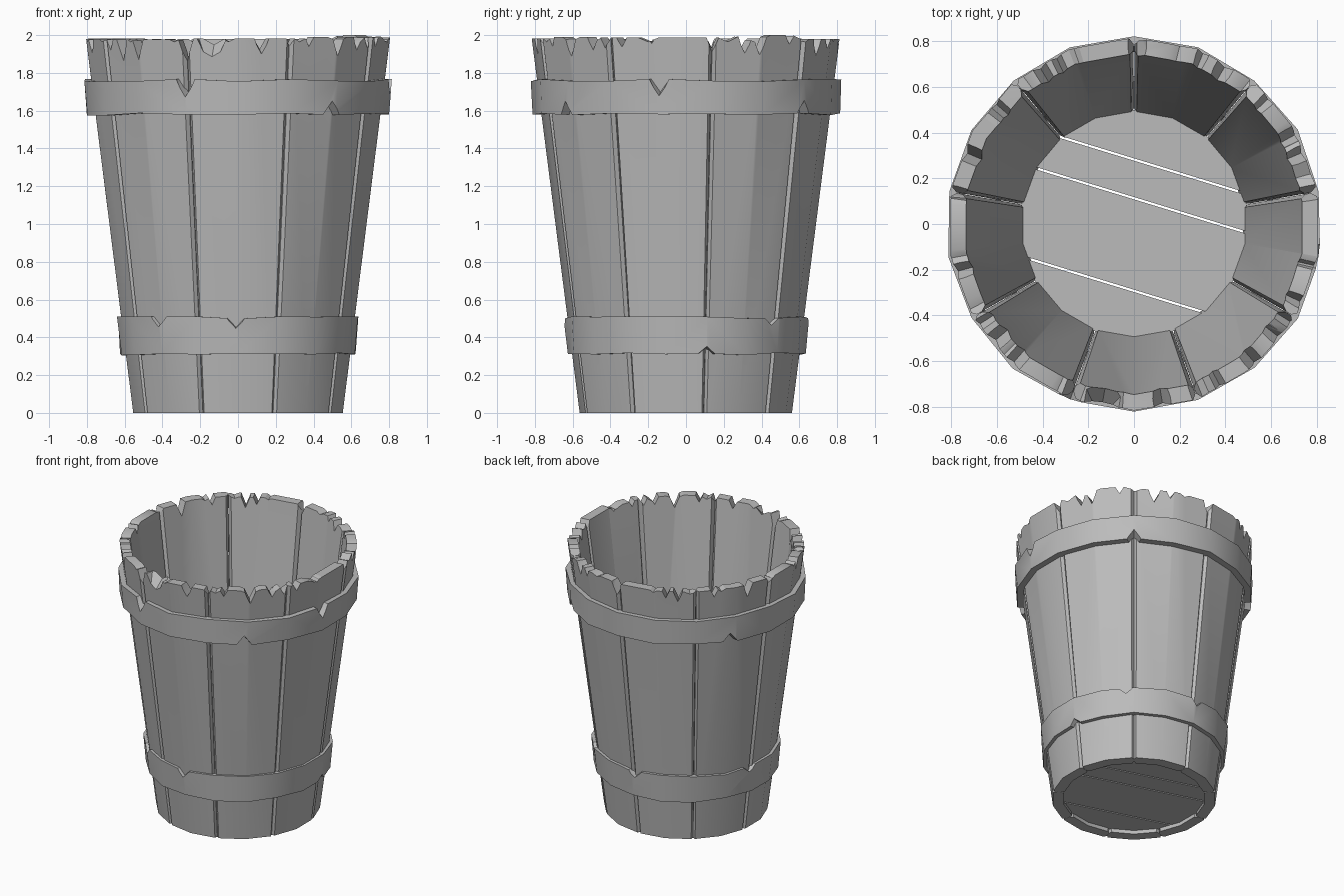
import bpy, bmesh, random
from math import radians, sin, cos
from mathutils import Vector

random.seed(4)
cube = bpy.data.objects.get("Cube")
if cube:
    bpy.data.objects.remove(cube, do_unlink=True)

grey = bpy.data.materials.new("weathered grey")
grey.use_nodes = True
grey.diffuse_color = (0.5, 0.5, 0.5, 1)
grey.node_tree.nodes["Principled BSDF"].inputs["Base Color"].default_value = (0.5, 0.5, 0.5, 1)

STAVES = 9
HALF = 180 / STAVES          # half the angle covered by a stave
RIM = 1.985


def outer(z):
    return 0.563 + 0.128 * z


def inner(z):
    return 0.485 + 0.132 * z


def polar(angle, r, z):
    a = radians(angle)
    return Vector((r * cos(a), r * sin(a), z))


def make(name, bm):
    bmesh.ops.recalc_face_normals(bm, faces=bm.faces)
    mesh = bpy.data.meshes.new(name)
    bm.to_mesh(mesh)
    bm.free()
    mesh.materials.append(grey)
    ob = bpy.data.objects.new(name, mesh)
    bpy.context.collection.objects.link(ob)
    return ob


def loft(name, rings, closed=False):
    """Skin a row of equal cross-sections; cap the ends unless closed."""
    bm = bmesh.new()
    rows = [[bm.verts.new(p) for p in ring] for ring in rings]
    pairs = list(zip(rows, rows[1:]))
    if closed:
        pairs.append((rows[-1], rows[0]))
    else:
        bm.faces.new(rows[0])
        bm.faces.new(rows[-1])
    for a, b in pairs:
        for i in range(len(a)):
            j = (i + 1) % len(a)
            bm.faces.new((a[i], a[j], b[j], b[i]))
    return make(name, bm)


def nick(targets, angle, z, depth, half, r0, r1, k=1.0, up=1):
    """Cut a V notch into an edge; k scales its depth at the inner end."""
    bm = bmesh.new()
    radial, side = polar(angle, 1, 0), polar(angle + 90, 1, 0)
    wide = half * (1 + 0.1 / depth)
    for r, d in ((r0, depth * k), (r1, depth)):
        for s, h in ((-wide, 0.1), (wide, 0.1), (0, -d)):
            bm.verts.new(radial * r + side * s + Vector((0, 0, z + up * h)))
    bmesh.ops.convex_hull(bm, input=bm.verts)
    cutter = make("notch_cutter", bm)
    cutter.hide_render = True
    for ob in targets:
        mod = ob.modifiers.new("notch", 'BOOLEAN')
        mod.operation = 'DIFFERENCE'
        mod.solver = 'EXACT'
        mod.object = cutter
        bpy.context.view_layer.objects.active = ob
        bpy.ops.object.modifier_apply(modifier=mod.name)
    bpy.data.objects.remove(cutter, do_unlink=True)


# Staves: two flat facets each, with chamfered seams inside and out
def stave_section(c, z):
    pts = []
    R, r, f = outer(z), inner(z), 0.065
    ends = (c - HALF + 0.1, c + HALF - 0.1)

    def face(radius, a, b):
        mid = polar(c, radius, z)
        return [polar(a, radius, z).lerp(mid, f), mid, polar(b, radius, z).lerp(mid, f)]

    pts += face(R, *ends)
    pts += [polar(ends[1], R - 0.022, z), polar(ends[1], r + 0.022, z)]
    pts += face(r, ends[1], ends[0])
    pts += [polar(ends[0], r + 0.022, z), polar(ends[0], R - 0.022, z)]
    return pts


staves = []
for i in range(STAVES):
    centre = 30 + i * 2 * HALF
    top = 2.0 if i == 0 else RIM + random.uniform(-0.008, 0.006)
    ob = loft(f"stave_{i + 1}", [stave_section(centre, 0), stave_section(centre, top)])
    staves.append((centre, ob))


def chip_rim(angle, depth, half, k):
    near = [ob for c, ob in staves if abs((angle - c + 180) % 360 - 180) < HALF + 6]
    nick(near, angle, RIM, depth, half, 0.68, 0.86, k)


# Worn rim: angle and depth of each deep notch
RIM_NOTCHES = [(10, .08), (23, .1), (29, .1), (43, .04), (60, .12), (68, .07), (89, .12),
               (115, .06), (121, .09), (139, .06), (157, .11), (170, .07), (195, .1),
               (213, .07), (220, .13), (229, .12), (250, .13), (279, .11), (290, .05),
               (298, .05), (311, .11), (322, .08), (328, .06), (335, .06), (347, .03)]
for angle, depth in RIM_NOTCHES:
    chip_rim(angle, depth, 0.012 + 0.25 * depth, random.uniform(0.3, 1))
chip_rim(260, 0.17, 0.08, -0.1)
# Shallow wear between the notches
for i in range(STAVES * 2):
    chip_rim(i * HALF + random.uniform(2, 18), 0.022, random.uniform(0.03, 0.06), 0.8)


# Hoops: slightly uneven bands with nicked edges
def hoop(name, z0, z1, r0, r1, nicks):
    rings = []
    for i in range(STAVES * 2):
        a = 10 + i * HALF
        j = [random.uniform(-0.007, 0.007) for _ in range(4)]
        rings.append([polar(a, outer(z0) - 0.012, z0 + j[0]), polar(a, r0 + j[2] * 0.7, z0 + j[0]),
                      polar(a, r1 + j[3] * 0.7, z1 + j[1]), polar(a, outer(z1) - 0.012, z1 + j[1])])
    band = loft(name, rings, closed=True)
    for angle, depth, up in nicks:
        nick([band], angle, z1 if up > 0 else z0, depth, 0.05, r0 - 0.08, r1 + 0.03, 0.4, up)
    return band


upper = hoop("upper_hoop", 1.58, 1.762, 0.813, 0.824,
             [(250, .11, 1), (350, .1, 1), (308, .09, -1), (50, .09, -1), (147, .08, -1)])
lower = hoop("lower_hoop", 0.312, 0.505, 0.63, 0.647,
             [(229, .06, 1), (269, .07, 1), (10, .05, -1), (45, .05, 1), (92, .06, 1), (168, .05, 1)])

# Floor: a disc split into four boards with narrow gaps
across = polar(73, 1, 0)
edges = [-0.6, -0.28, 0.108, 0.27, 0.6]
boards = []
for i, (lo, hi) in enumerate(zip(edges, edges[1:])):
    bm = bmesh.new()
    bmesh.ops.create_circle(bm, cap_ends=True, segments=36, radius=0.5)
    for off, sign in ((lo + 0.005, -1), (hi - 0.005, 1)):
        bmesh.ops.bisect_plane(bm, geom=bm.verts[:] + bm.edges[:] + bm.faces[:],
                               plane_co=across * off, plane_no=across * sign, clear_outer=True)
    bmesh.ops.translate(bm, verts=bm.verts, vec=(0, 0, 0.03))
    grown = bmesh.ops.extrude_face_region(bm, geom=bm.faces[:])["geom"]
    bmesh.ops.translate(bm, verts=[v for v in grown if isinstance(v, bmesh.types.BMVert)],
                        vec=(0, 0, 0.035))
    boards.append(make(f"floor_board_{i + 1}", bm))

# Soft facets, crisp edges
bpy.ops.object.select_all(action='DESELECT')
for ob in [s for _, s in staves] + [upper, lower] + boards:
    ob.select_set(True)
    bpy.context.view_layer.objects.active = ob
bpy.ops.object.shade_smooth_by_angle(angle=radians(30))
